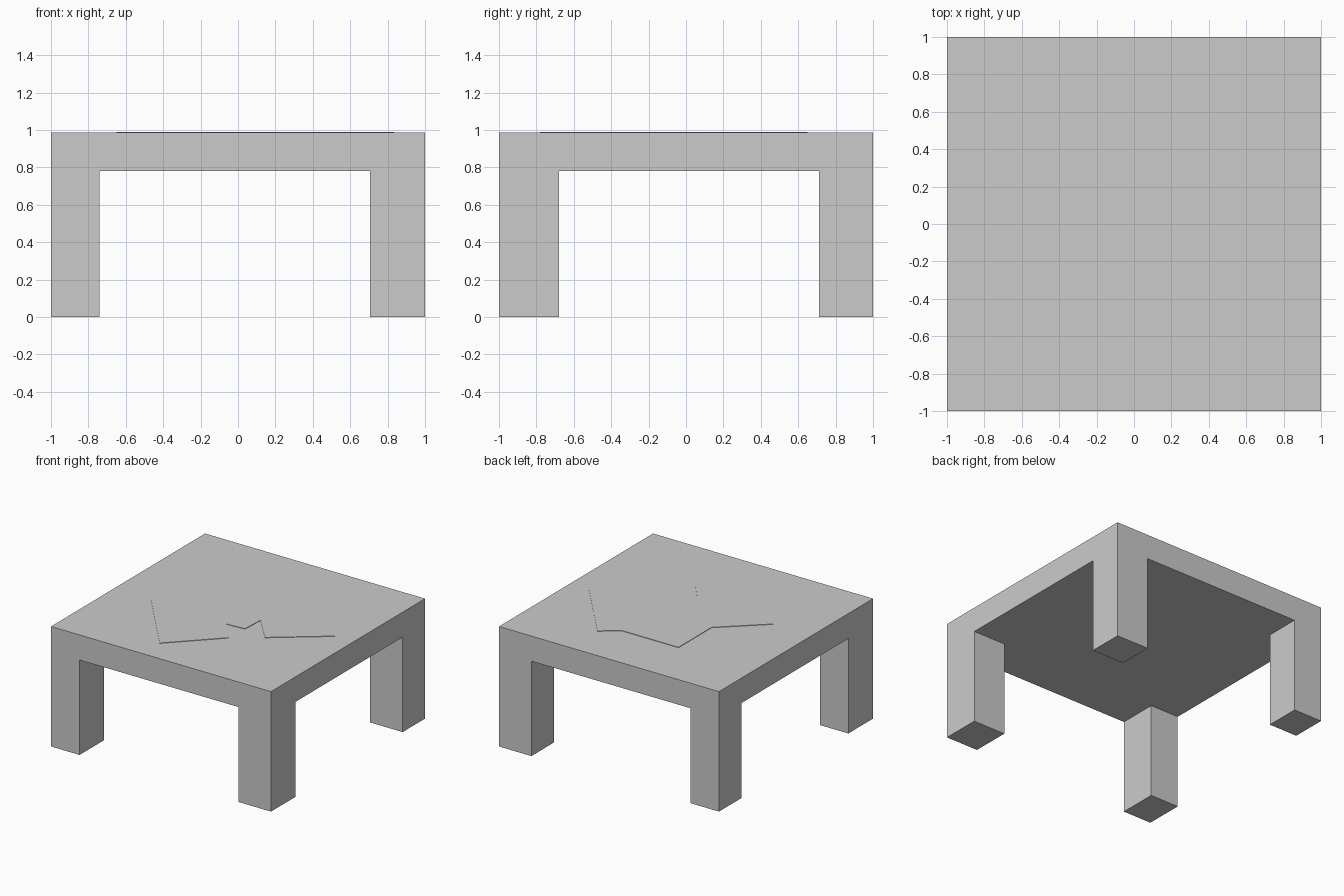
import bpy, bmesh
from mathutils import Matrix, Vector

if "Cube" in bpy.data.objects:
    bpy.data.objects.remove(bpy.data.objects["Cube"])

UNDER, TOP, RAISE = 0.78, 0.986, 0.004
LEG_X = (-0.74, 0.705)   # inner faces of left / right legs
LEG_Y = (-0.68, 0.71)    # inner faces of front / back legs


def finish(bm, name):
    bmesh.ops.recalc_face_normals(bm, faces=bm.faces)
    mesh = bpy.data.meshes.new(name)
    bm.to_mesh(mesh)
    bm.free()
    obj = bpy.data.objects.new(name, mesh)
    bpy.context.collection.objects.link(obj)
    return obj


# Table: slab cut into a grid, corner cells pulled down into legs
bm = bmesh.new()
size = Matrix.Diagonal((2, 2, TOP - UNDER, 1))
bmesh.ops.create_cube(bm, size=1,
                      matrix=Matrix.Translation((0, 0, (TOP + UNDER) / 2)) @ size)
cuts = [(Vector((x, 0, 0)), Vector((1, 0, 0))) for x in LEG_X]
cuts += [(Vector((0, y, 0)), Vector((0, 1, 0))) for y in LEG_Y]
for point, normal in cuts:
    bmesh.ops.bisect_plane(bm, geom=bm.verts[:] + bm.edges[:] + bm.faces[:],
                           plane_co=point, plane_no=normal)
corners = []
for f in bm.faces:
    c = f.calc_center_median()
    if f.normal.z < -0.5 and not LEG_X[0] < c.x < LEG_X[1] and not LEG_Y[0] < c.y < LEG_Y[1]:
        corners.append(f)
feet = bmesh.ops.extrude_discrete_faces(bm, faces=corners)["faces"]
for f in feet:
    for v in f.verts:
        v.co.z = 0
bmesh.ops.dissolve_limit(bm, angle_limit=0.01, verts=bm.verts[:], edges=bm.edges[:])
finish(bm, "table")

# Thin raised panel on the table top
outline = [(-0.65, -0.20), (-0.31, 0.11), (-0.31, 0.54), (0.21, 0.54),
           (0.35, 0.65), (0.835, 0.07), (0.42, -0.25), (0.22, -0.02),
           (0.21, -0.21), (0.05, -0.22), (0.20, -0.41), (-0.165, -0.78)]
bm = bmesh.new()
face = bm.faces.new([bm.verts.new((x, y, TOP)) for x, y in outline])
top = bmesh.ops.extrude_face_region(bm, geom=[face])["geom"]
bmesh.ops.translate(bm, vec=(0, 0, RAISE),
                    verts=[g for g in top if isinstance(g, bmesh.types.BMVert)])
finish(bm, "top_panel")
